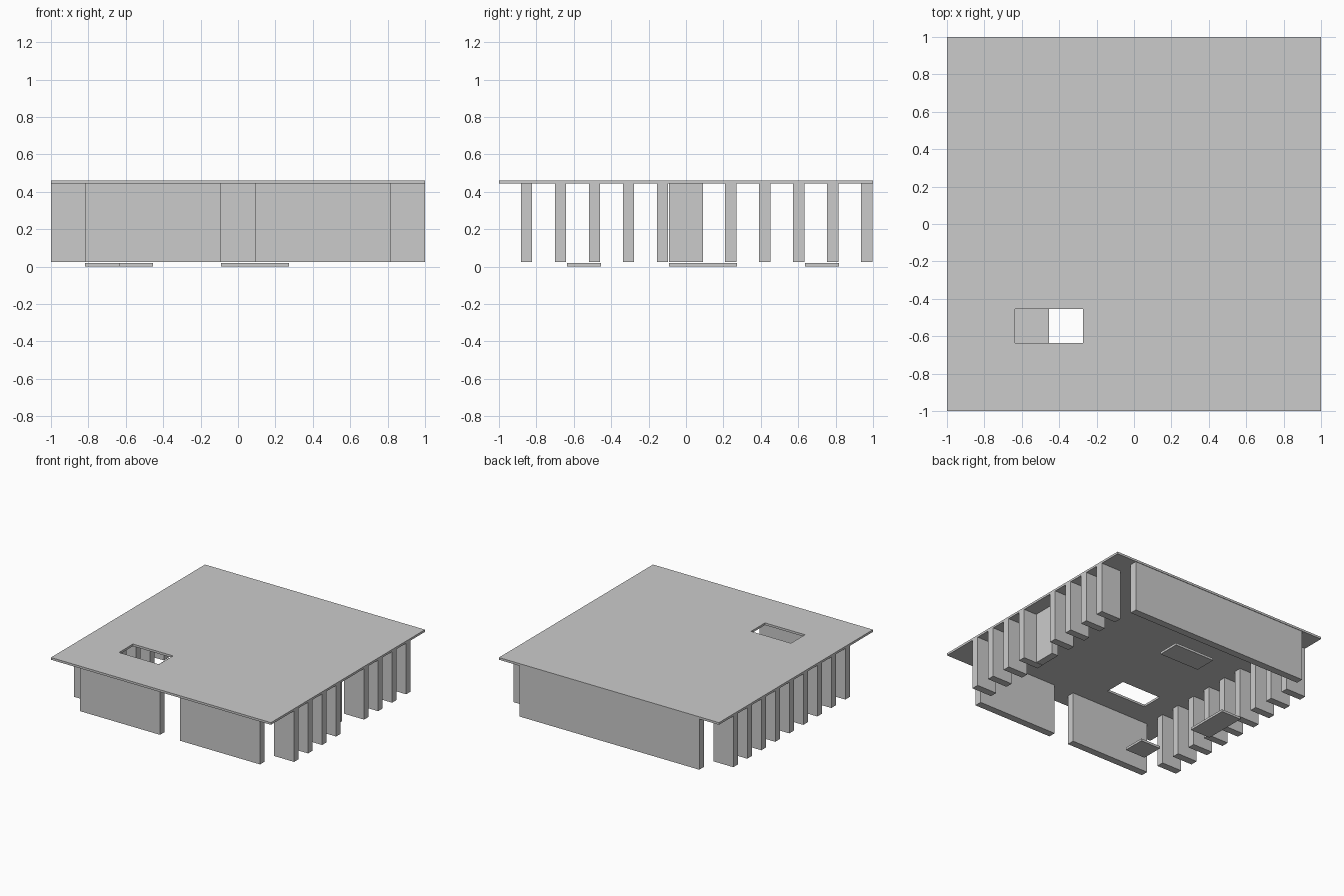
import bpy, bmesh

if "Cube" in bpy.data.objects:
    bpy.data.objects.remove(bpy.data.objects["Cube"])

C = 2 / 11                      # plan grid cell
PLATE = 0.019                   # floor plate thickness
Z0, Z1, ZT = 0.024, 0.443, 0.461  # wall bottom, wall top, roof top
T = 0.06                        # wall thickness


def e(k):
    """Coordinate of grid line k (0..11)."""
    return -1 + k * C


def box(name, x0, x1, y0, y1, z0, z1):
    bm = bmesh.new()
    bmesh.ops.create_cube(bm, size=1)
    for v in bm.verts:
        v.co.x = x1 if v.co.x > 0 else x0
        v.co.y = y1 if v.co.y > 0 else y0
        v.co.z = z1 if v.co.z > 0 else z0
    me = bpy.data.meshes.new(name)
    bm.to_mesh(me)
    bm.free()
    ob = bpy.data.objects.new(name, me)
    bpy.context.collection.objects.link(ob)
    return ob


def wall(name, i0, i1, row):
    """Wall along x spanning cells i0..i1, on the back edge of a grid row."""
    y = e(row + 1) - 0.004
    return box(name, e(i0), e(i1), y - T, y, Z0, Z1)


# roof: sheet with one rectangular opening, thickened downward
xs, ys = [-1, e(2), e(4), 1], [-1, e(2), e(3), 1]
bm = bmesh.new()
vs = [[bm.verts.new((x, y, ZT)) for y in ys] for x in xs]
for i in range(3):
    for j in range(3):
        if (i, j) != (1, 1):
            bm.faces.new((vs[i][j], vs[i + 1][j], vs[i + 1][j + 1], vs[i][j + 1]))
me = bpy.data.meshes.new("roof_slab")
bm.to_mesh(me)
bm.free()
roof = bpy.data.objects.new("roof_slab", me)
bpy.context.collection.objects.link(roof)
mod = roof.modifiers.new("thickness", 'SOLIDIFY')
mod.thickness = ZT - Z1
mod.offset = -1

# front walls either side of the entrance, and the full back wall
wall("front_wall_left", 1, 5, 0)
wall("front_wall_right", 6, 10, 0)
wall("back_wall", 1, 10, 10)

# short fins along both sides; the right middle one is turned 90 degrees
for row in range(1, 10):
    wall(f"left_fin_{row}", 0, 1, row)
    if row != 5:
        wall(f"right_fin_{row}", 10, 11, row)
box("right_turned_fin", e(10) + 0.004, e(10) + 0.004 + T, e(5), e(6), Z0, Z1)

# loose floor plates
box("floor_plate_front", e(2), e(3), e(2), e(3), 0, PLATE)
box("floor_plate_left", e(1), e(2), e(5), e(7), 0, PLATE)
box("floor_plate_back", e(5), e(7), e(9), e(10), 0, PLATE)
